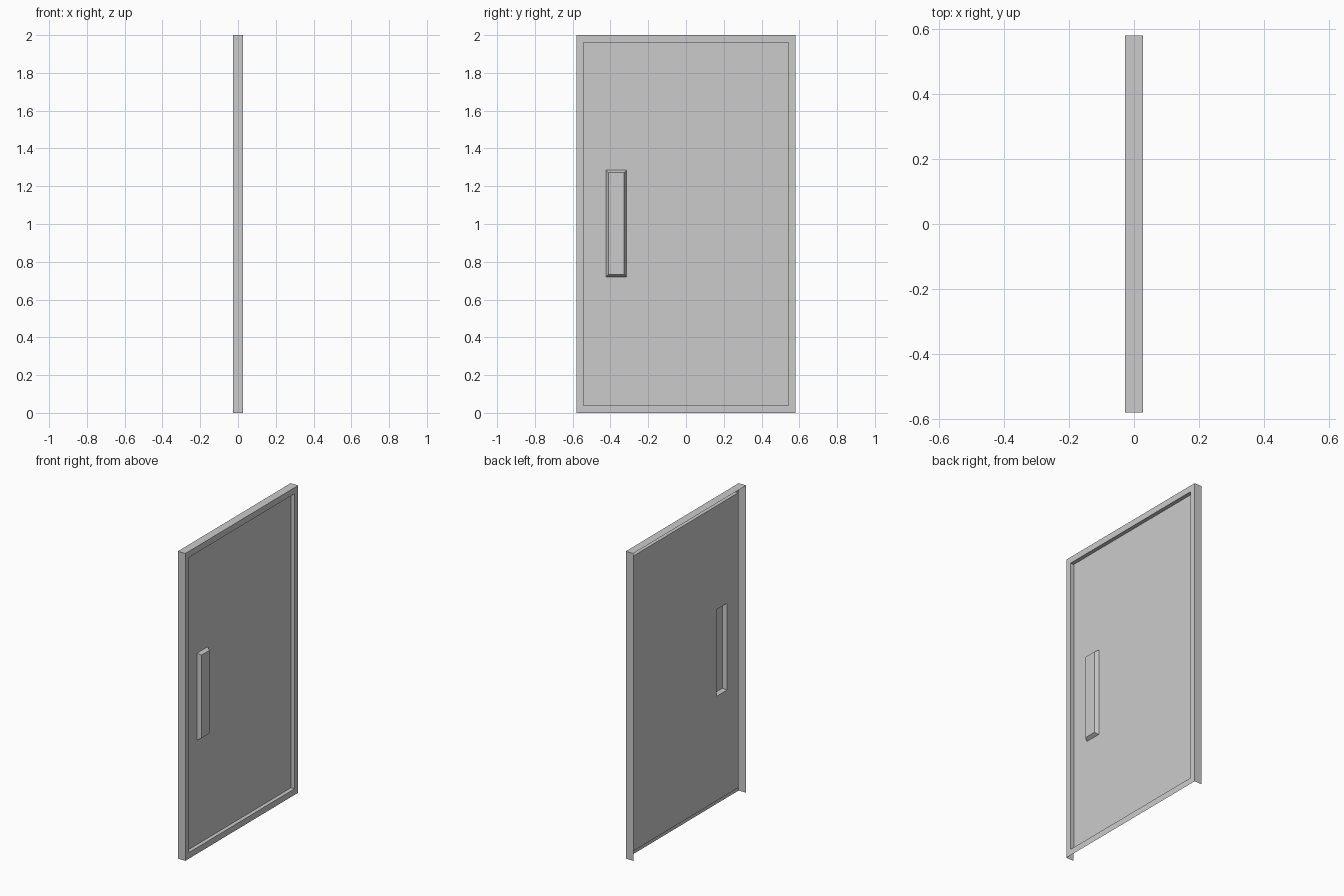
import bpy, bmesh

if "Cube" in bpy.data.objects:
    bpy.data.objects.remove(bpy.data.objects["Cube"])

FRONT, BACK, PANEL = 0.027, -0.027, 0.002   # x depths of the open-backed door shell


def rect(bm, x, y0, y1, z0, z1):
    return [bm.verts.new((x, y, z)) for y, z in ((y0, z0), (y1, z0), (y1, z1), (y0, z1))]


def shell(name, loops, cap=False, skip_bottom_first=False):
    """Bridge successive rectangles facing +x; optionally cap the last one."""
    bm = bmesh.new()
    rings = [rect(bm, *l) for l in loops]
    for n, (a, b) in enumerate(zip(rings, rings[1:])):
        for i in range(4):
            if skip_bottom_first and n == 0 and i == 0:
                continue
            j = (i + 1) % 4
            bm.faces.new((a[i], a[j], b[j], b[i]))
    if cap:
        bm.faces.new(rings[-1])
    me = bpy.data.meshes.new(name)
    bm.to_mesh(me)
    bm.free()
    ob = bpy.data.objects.new(name, me)
    bpy.context.collection.objects.link(ob)
    return ob


outer = (-0.58, 0.58, 0.0, 2.0)
inner = (-0.542, 0.542, 0.04, 1.96)
grip_base = (-0.423, -0.315, 0.72, 1.285)
grip_face = (-0.411, -0.327, 0.732, 1.273)

# Frame: side and top plates (open below), front border, recess walls
shell("door_frame", [(BACK, *outer), (FRONT, *outer), (FRONT, *inner), (PANEL, *inner)],
      skip_bottom_first=True)

# Recessed panel with an opening behind the handle
shell("door_panel", [(PANEL, *inner), (PANEL, *grip_base)])

# Raised handle with tapered sides, hollow from behind
shell("door_handle", [(PANEL, *grip_base), (0.024, *grip_face)], cap=True)
